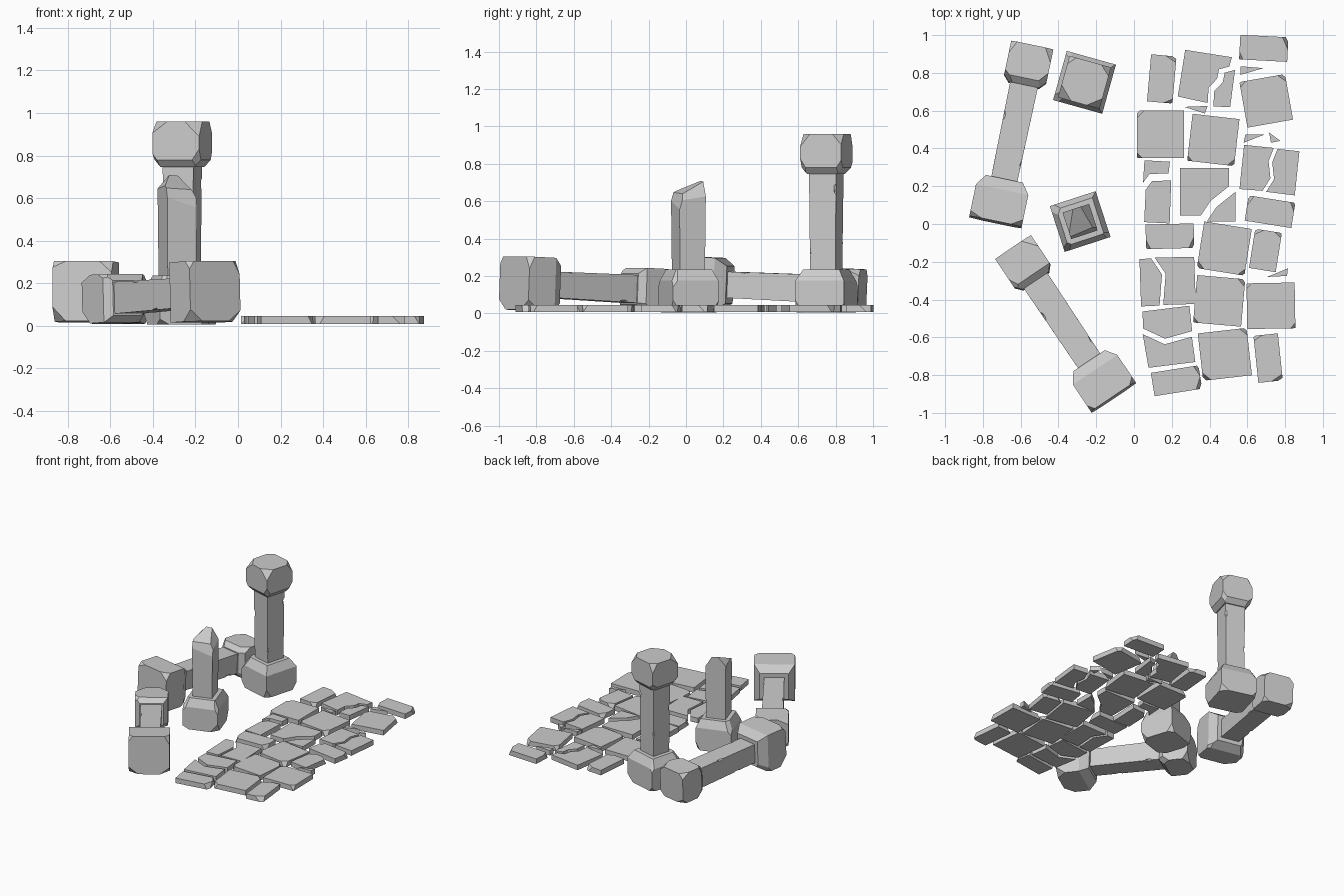
import bpy, bmesh, math, random
from mathutils import Matrix, Vector

if "Cube" in bpy.data.objects:
    bpy.data.objects.remove(bpy.data.objects["Cube"])

random.seed(4)
SX = ((-1, -1), (1, -1), (1, 1), (-1, 1))


def finish(bm, name, matrix=Matrix()):
    bmesh.ops.recalc_face_normals(bm, faces=bm.faces[:])
    me = bpy.data.meshes.new(name)
    bm.to_mesh(me)
    bm.free()
    ob = bpy.data.objects.new(name, me)
    ob.matrix_world = matrix
    bpy.context.collection.objects.link(ob)
    return ob


def slice_off(bm, co, no):
    """Cut away everything on the normal side of a plane and cap the hole."""
    bmesh.ops.bisect_plane(bm, geom=bm.verts[:] + bm.edges[:] + bm.faces[:], dist=1e-5,
                           plane_co=co, plane_no=Vector(no).normalized(), clear_outer=True)
    rim = [e for e in bm.edges if e.is_boundary]
    if rim:
        bmesh.ops.holes_fill(bm, edges=rim, sides=0)


def square_loft(profile):
    """Stack square rings given as (width, height)."""
    bm = bmesh.new()
    rings = [[bm.verts.new((x * w / 2, y * w / 2, z)) for x, y in SX] for w, z in profile]
    for a, b in zip(rings, rings[1:]):
        for i in range(4):
            j = (i + 1) % 4
            bm.faces.new((a[i], a[j], b[j], b[i]))
    bm.faces.new(rings[0][::-1])
    bm.faces.new(rings[-1])
    return bm


def chip_corners(bm, w, z, sz, lo, hi, chance=1.0):
    """Knock the four corners off a ring, each by a different amount."""
    for x, y in SX:
        a, b, c = (random.uniform(lo, hi) for _ in range(3))
        if random.random() < chance:
            slice_off(bm, (x * (w / 2 - a), y * w / 2, z), (x / a, y / b, sz / c))


# ---- Pillars: base, nicked shaft and cap, all in pillar space along z ----
def base(matrix, w):
    bm = square_loft([(w, 0), (w, 0.17), (0.2, 0.23)])
    chip_corners(bm, w, 0, -1, 0.025, 0.07)
    chip_corners(bm, w, 0.17, 1, 0.015, 0.035, 0.4)
    finish(bm, "pillar_base", matrix)


def shaft(matrix, top, breaks=(), nicks=((1, -1, 0.32), (-1, -1, 0.56), (1, 1, 0.66), (-1, 1, 0.4))):
    bm = square_loft([(0.14, 0.2), (0.15, top)])
    for co, no in breaks:
        slice_off(bm, co, no)
    ob = finish(bm, "pillar_shaft", matrix)
    if nicks:
        cut = bmesh.new()
        for x, y, z in nicks:
            m = (Matrix.Translation((x * 0.083, y * 0.083, z))
                 @ Matrix.Rotation(math.radians(45), 4, 'Z') @ Matrix.Diagonal((1, 1, 1.6, 1)))
            bmesh.ops.create_icosphere(cut, subdivisions=1, radius=0.026, matrix=m)
        cutter = finish(cut, "nick_cutter", matrix)
        cutter.hide_render = True
        cutter.hide_set(True)
        mod = ob.modifiers.new("nicks", 'BOOLEAN')
        mod.operation, mod.solver, mod.object = 'DIFFERENCE', 'EXACT', cutter


def cap(matrix, w=0.228):
    bm = square_loft([(0.165, 0.74), (w, 0.775), (w, 0.955)])
    chip_corners(bm, w, 0.955, 1, 0.03, 0.075)
    chip_corners(bm, w, 0.775, -1, 0.02, 0.05, 0.6)
    finish(bm, "pillar_cap", matrix)


def upright(x, y, deg):
    return Matrix.Translation((x, y, 0.005)) @ Matrix.Rotation(math.radians(deg), 4, 'Z')


def lying(foot, head):
    foot, head = Vector(foot), Vector(head)
    z = (head - foot).normalized()
    x = z.cross(Vector((0, 0, 1))).normalized()
    m = Matrix((x, z.cross(x), z)).transposed().to_4x4()
    m.translation = foot
    return m


for m, w in ((upright(-0.262, 0.75, -15.6), 0.27),
             (lying((-0.734, 0.01, 0.163), (-0.541, 0.935, 0.122)), 0.283),
             (lying((-0.108, -0.918, 0.163), (-0.635, -0.13, 0.122)), 0.283)):
    base(m, w)
    shaft(m, 0.76)
    cap(m)

# Snapped pillar with a slanted break
stump = upright(-0.285, 0.013, 18)
base(stump, 0.255)
shaft(stump, 0.75, nicks=(), breaks=(((0, 0, 0.665), (0.1, -0.5, 1)),
                                     ((0.04, 0, 0.665), (1, -0.1, 0.6)),
                                     ((-0.045, 0, 0.68), (-1, 0.1, 0.9)),
                                     ((0, -0.055, 0.635), (0.1, -1, 0.3))))


# ---- Paving ----
LOW, HIGH = 0.008, 0.046


def slab(points, chips=0, name="paving_slab"):
    bm = bmesh.new()
    face = bm.faces.new([bm.verts.new((p[0], p[1], LOW)) for p in points])
    ext = bmesh.ops.extrude_face_region(bm, geom=[face], use_keep_orig=True)
    for v in ext["geom"]:
        if isinstance(v, bmesh.types.BMVert):
            v.co.z = HIGH
    mid = sum((Vector(p) for p in points), Vector((0, 0))) / len(points)
    for p in random.sample(list(points), chips):
        out = (Vector(p) - mid).normalized()
        co = Vector(p) - out * random.uniform(0.018, 0.03)
        slice_off(bm, (co.x, co.y, HIGH), (out.x, out.y, 0.45))
    finish(bm, name)


def rect(cx, cy, w, d, deg):
    r = Matrix.Rotation(math.radians(deg), 2)
    return [Vector((cx, cy)) + r @ Vector((x * w / 2, y * d / 2)) for x, y in SX]


def cracked(box, crack, gap=0.02):
    """Split a slab along a crack line and push the two halves apart."""
    crack = [Vector(p) for p in crack]
    mid = Vector(box[:2])

    def turn(p, start):
        a, b = p - mid, start - mid
        return (math.atan2(a.y, a.x) - math.atan2(b.y, b.x)) % math.tau

    for line in (crack, crack[::-1]):
        s, e = line[0], line[-1]
        corners = sorted((c for c in rect(*box) if turn(c, e) < turn(s, e)),
                         key=lambda c: turn(c, e))
        along = (e - s).normalized()
        push = Vector((-along.y, along.x)) * gap / 2
        slab([p + push for p in line + corners], name="cracked_slab")


# Whole slabs, one row of slabs per line of the path: centre, size, turn
left_column = ((0.147, 0.768, 0.135, 0.25, -5), (0.14, 0.475, 0.25, 0.25, 0),
               (0.19, -0.065, 0.255, 0.13, 1.5), (0.225, -0.83, 0.255, 0.125, 9))
middle_column = ((0.42, 0.445, 0.25, 0.25, -6.5), (0.478, -0.13, 0.255, 0.25, -9),
                 (0.451, -0.407, 0.255, 0.252, -5), (0.481, -0.69, 0.26, 0.252, 6.5))
right_column = ((0.687, 0.93, 0.255, 0.13, -3), (0.70, 0.652, 0.245, 0.245, 10),
                (0.72, 0.065, 0.25, 0.135, -9), (0.696, -0.14, 0.143, 0.21, -9),
                (0.725, -0.433, 0.255, 0.242, 1), (0.71, -0.71, 0.13, 0.25, 6))
for box in left_column + middle_column + right_column:
    slab(rect(*box), chips=2)

# Slabs split by a crack
cracked((0.122, 0.17, 0.135, 0.29, -3), ((0.055, 0.2), (0.088, 0.245), (0.19, 0.25)), 0.04)
cracked((0.178, -0.305, 0.27, 0.25, 2), ((0.1, -0.18), (0.158, -0.265), (0.145, -0.43)))
cracked((0.185, -0.597, 0.25, 0.27, 7), ((0.047, -0.568), (0.163, -0.622), (0.307, -0.582)), 0.03)
cracked((0.39, 0.77, 0.25, 0.25, -9),
        ((0.52, 0.825), (0.465, 0.81), (0.455, 0.76), (0.41, 0.712), (0.405, 0.632)), 0.035)
cracked((0.39, 0.155, 0.26, 0.25, 0), ((0.52, 0.185), (0.42, 0.105), (0.37, 0.03)), 0.045)
cracked((0.717, 0.285, 0.275, 0.235, -6),
        ((0.75, 0.4), (0.722, 0.33), (0.732, 0.24), (0.69, 0.173)))

# Loose shards
for tri in (((0.265, 0.62), (0.39, 0.625), (0.375, 0.585)),
            ((0.565, 0.835), (0.685, 0.825), (0.565, 0.79)),
            ((0.58, 0.43), (0.59, 0.475), (0.695, 0.475)),
            ((0.715, 0.485), (0.775, 0.44), (0.725, 0.43)),
            ((0.705, -0.28), (0.815, -0.235), (0.81, -0.275))):
    slab(tri, name="slab_shard")
